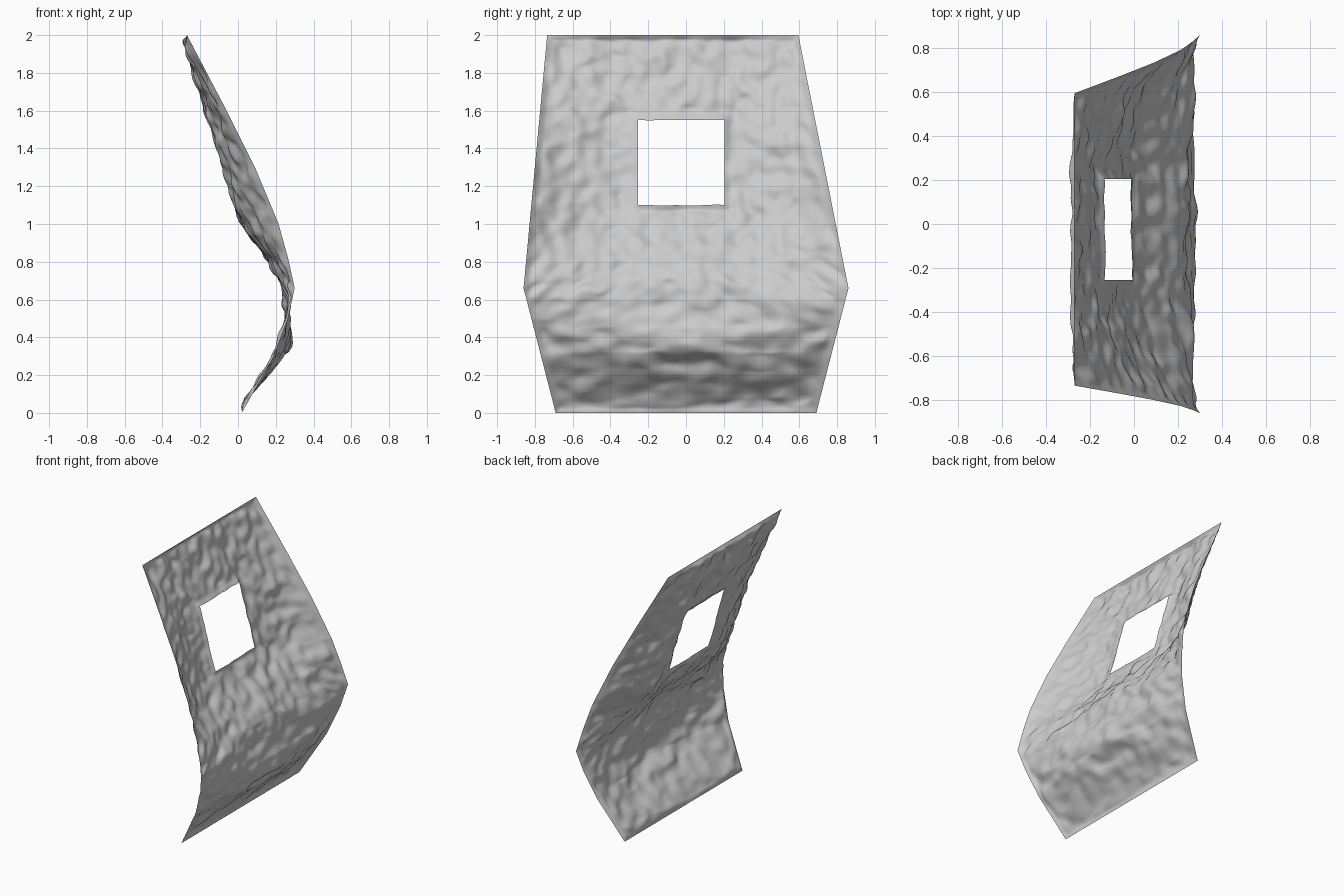
import bpy, bmesh
from mathutils import Vector, noise

if "Cube" in bpy.data.objects:
    bpy.data.objects.remove(bpy.data.objects["Cube"])

# side profile (z, x) along the two outer edges and along the middle
EDGE = [(0, .02), (.3, .19), (.5, .265), (.66, .3), (.82, .265), (1, .215),
        (1.3, .09), (1.6, -.06), (2, -.27)]
MIDDLE = [(0, .02), (.1, .085), (.2, .165), (.32, .245), (.45, .275), (.6, .275),
          (.72, .235), (.82, .17), (.95, .07), (1.08, .0), (1.3, -.065),
          (1.56, -.135), (1.8, -.22), (2, -.285)]
# outline seen from the side (z, y) and the window opening
LEFT = [(0, -.69), (.66, -.86), (2, -.735)]
RIGHT = [(0, .69), (.66, .86), (2, .595)]
HOLE_Y, HOLE_Z = (-.255, .205), (1.10, 1.55)
ROWS, SIDE, MID = 200, 40, 32
LIP = .014


def lerp_table(table, z):
    for (z0, a), (z1, b) in zip(table, table[1:]):
        if z <= z1:
            return a + (b - a) * (z - z0) / (z1 - z0)
    return table[-1][1]


def smooth(t):
    t = max(0.0, min(1.0, t))
    return t * t * (3 - 2 * t)


def row_y(z):
    l, r = lerp_table(LEFT, z), lerp_table(RIGHT, z)
    stops = [(l, HOLE_Y[0], SIDE), (HOLE_Y[0], HOLE_Y[1], MID), (HOLE_Y[1], r, SIDE)]
    ys = [a + (b - a) * i / n for a, b, n in stops for i in range(n)]
    return ys + [r]


def hole_distance(y, z):
    dy = max(HOLE_Y[0] - y, y - HOLE_Y[1], 0)
    dz = max(HOLE_Z[0] - z, z - HOLE_Z[1], 0)
    return (dy * dy + dz * dz) ** .5


def surface_point(y, z, l, r):
    d = max(0, min(y - l, r - y))
    # sagging middle between the two straight outer edges
    w = 1 - (1 - min(1, d / .5)) ** 2
    x = lerp_table(EDGE, z) * (1 - w) + lerp_table(MIDDLE, z) * w
    # slight raised lip around the outline and the opening, flush top edge
    border = min(d, z, 2 - z, hole_distance(y, z))
    x -= LIP * smooth(border / .03)
    x += .015 * w * (1 - smooth((2 - z) / .03))
    # rough rock relief that fades out at all borders
    fade = smooth(min(d, z, 2 - z) / .06)
    fade *= .3 + .7 * smooth(hole_distance(y, z) / .07)
    low = 1 - smooth((z - .45) / .4)
    p = Vector((3, y * (6 - 2 * low), z * 6))
    q = Vector((3, y * (13 - 4 * low), z * 13))
    x += fade * (.026 * noise.noise(p) + .02 * noise.noise(q))
    z += fade * .014 * noise.noise(q + Vector((9, 4, 2)))
    # overhanging ledge in the lower middle
    x += .03 * smooth(1.2 - abs(y) / .5) * smooth(1 - abs(z - .36) / .12)
    return x, y, z


# rock wall sheet with a rectangular opening
bm = bmesh.new()
grid = []
for j in range(ROWS + 1):
    z = 2 * j / ROWS
    ys = row_y(z)
    grid.append([bm.verts.new(surface_point(y, z, ys[0], ys[-1])) for y in ys])
j0, j1 = (round(h * ROWS / 2) for h in HOLE_Z)
for j in range(ROWS):
    for i in range(2 * SIDE + MID):
        if j0 <= j < j1 and SIDE <= i < SIDE + MID:
            continue
        f = bm.faces.new((grid[j][i], grid[j][i + 1], grid[j + 1][i + 1], grid[j + 1][i]))
        f.smooth = True
loose = [v for v in bm.verts if not v.link_faces]
bmesh.ops.delete(bm, geom=loose, context='VERTS')
mesh = bpy.data.meshes.new("rock_wall")
bm.to_mesh(mesh)
bm.free()
bpy.context.collection.objects.link(bpy.data.objects.new("rock_wall", mesh))
